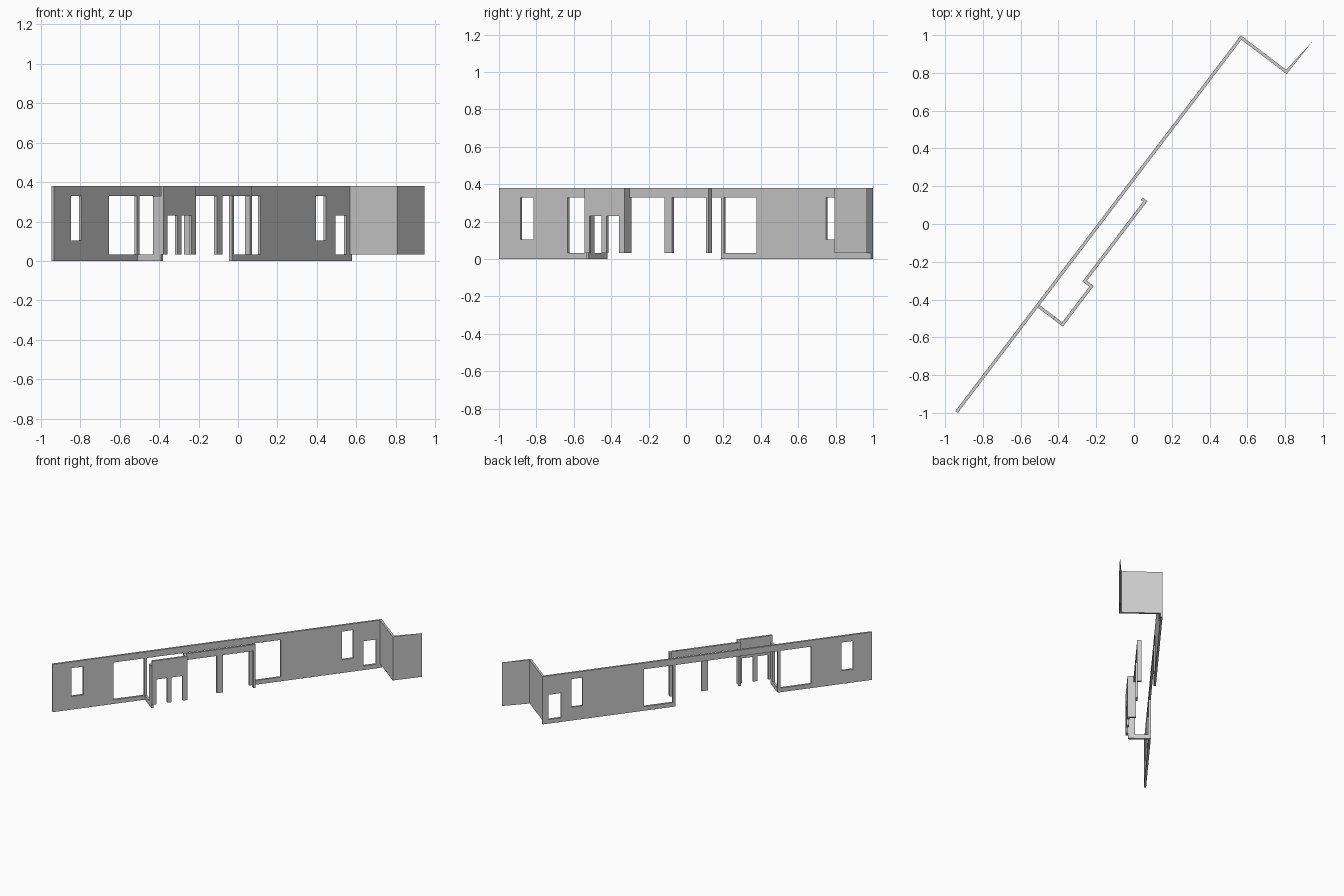
import bpy, bmesh
from mathutils import Vector

if "Cube" in bpy.data.objects:
    bpy.data.objects.remove(bpy.data.objects["Cube"])

# Plan axes: s runs along the long wall, d runs out from its outer face
ORIGIN = Vector((-0.933, -1.0, 0))
U = Vector((0.605, 0.796, 0)).normalized()
V = Vector((U.y, -U.x, 0))
UP = Vector((0, 0, 1))
THICK = 0.0165
BASE, HEAD, LOW, TOP = 0.033, 0.33, 0.23, 0.38


def plan(s, d):
    return ORIGIN + U * s + V * d


def finish(name, bm):
    bmesh.ops.recalc_face_normals(bm, faces=bm.faces)
    mesh = bpy.data.meshes.new(name)
    bm.to_mesh(mesh)
    bm.free()
    bpy.context.collection.objects.link(bpy.data.objects.new(name, mesh))


def wall(name, along, start, length, z0=BASE, openings=()):
    """Wall with rectangular openings (t0, t1, zlow, zhigh), thickened to its left."""
    org = plan(*start)
    ts = sorted({0, length} | {t for o in openings for t in o[:2] if 0 < t < length})
    zs = sorted({z0, TOP} | {z for o in openings for z in o[2:] if z0 < z < TOP})
    bm = bmesh.new()
    for a, b in zip(ts, ts[1:]):
        for lo, hi in zip(zs, zs[1:]):
            tm, zm = (a + b) / 2, (lo + hi) / 2
            if any(o[0] < tm < o[1] and o[2] < zm < o[3] for o in openings):
                continue
            bm.faces.new([bm.verts.new(org + along * t + UP * z)
                          for t, z in ((a, lo), (b, lo), (b, hi), (a, hi))])
    bmesh.ops.remove_doubles(bm, verts=bm.verts, dist=1e-5)
    ext = bmesh.ops.extrude_face_region(bm, geom=bm.faces[:], use_keep_orig=True)
    moved = [g for g in ext["geom"] if isinstance(g, bmesh.types.BMVert)]
    bmesh.ops.translate(bm, verts=moved, vec=UP.cross(along) * THICK)
    finish(name, bm)


# Long wall: windows, two picture openings, the wide bay opening and the end door
wall("long_wall", U, (0, 0), 2.498, 0, [
    (0.143, 0.232, 0.105, HEAD),
    (0.461, 0.695, BASE, HEAD),
    (0.715, 1.490, -1, HEAD),
    (1.510, 1.730, BASE, HEAD),
    (2.195, 2.278, 0.105, HEAD),
    (2.357, 2.451, BASE, LOW)])

# Bay: side with sill and short pier, front with two openings, step back
wall("bay_side", V, (0.70, 0), 0.15, 0, [(-1, 0.10, BASE, 1), (0.10, 1, HEAD, 1)])
wall("bay_front", U, (0.70, 0.1665), 0.27, BASE,
     [(0.033, 0.115, 0, LOW), (0.149, 0.232, 0, LOW)])
wall("bay_return", V, (0.9535, 0.121), 0.029)

# Porch screen: header on posts, with a short return at the end
wall("porch_screen", U, (0.9535, 0.121), 0.5465, BASE,
     [(0.0165, 0.2515, 0, HEAD), (0.3005, 0.530, 0, HEAD)])
wall("porch_end_return", V, (1.4835, 0.09), 0.0145)

# End wall and its tapering wing
wall("end_wall", V, (2.4815, 0), 0.301)
bm = bmesh.new()
tri = bm.faces.new([bm.verts.new(plan(s, d) + UP * BASE)
                    for s, d in ((2.498, 0.285), (2.498, 0.301), (2.702, 0.305))])
ext = bmesh.ops.extrude_face_region(bm, geom=[tri], use_keep_orig=True)
bmesh.ops.translate(bm, vec=UP * (TOP - BASE),
                    verts=[g for g in ext["geom"] if isinstance(g, bmesh.types.BMVert)])
finish("wing_wall", bm)
